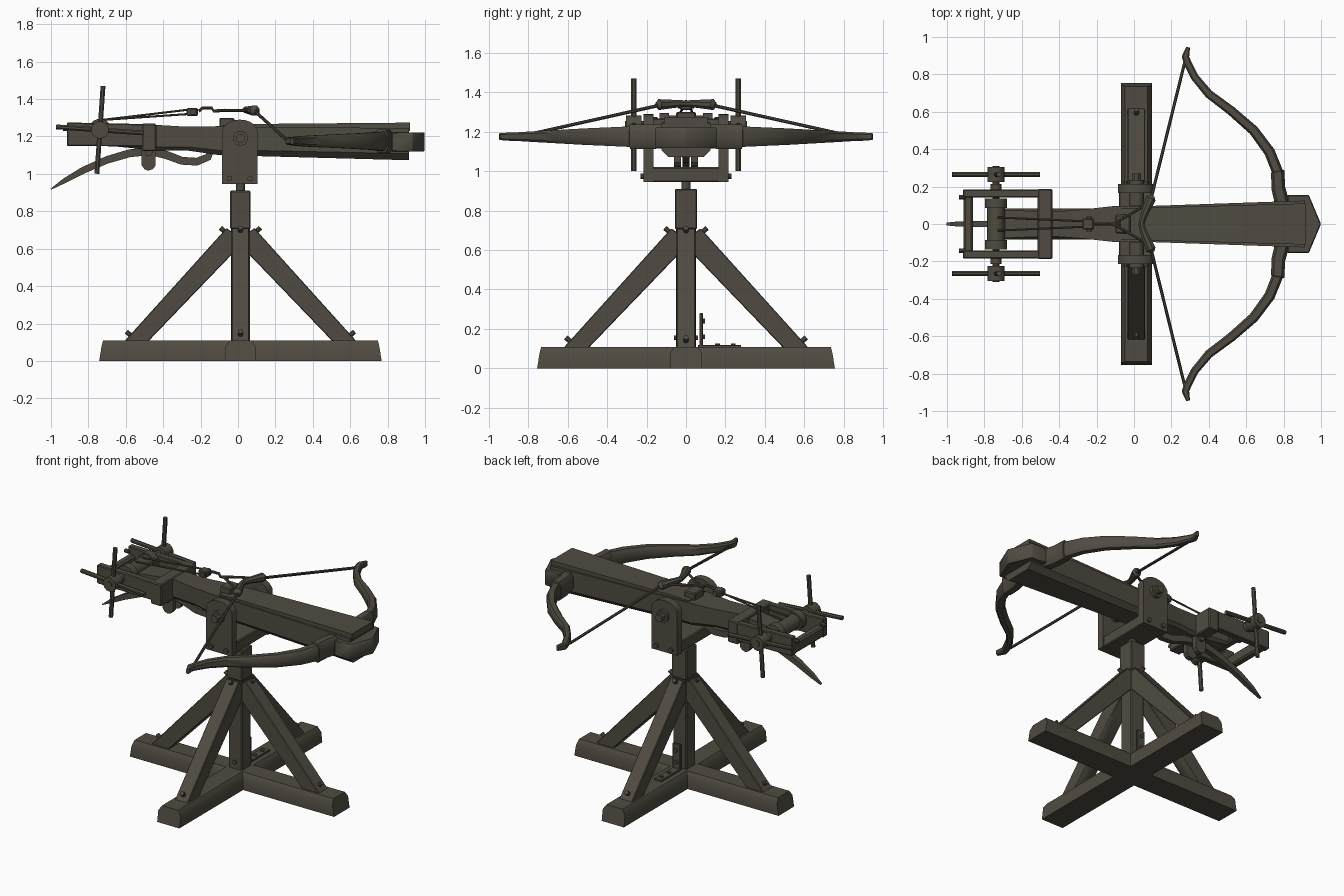
import bpy, bmesh, math
from mathutils import Vector, Matrix

wood = bpy.data.materials.new("dark weathered wood")
wood.diffuse_color = (0.08, 0.071, 0.054, 1)
CX = 0.013  # centre of the stand


def mesh(name, verts, faces, bevel=0.0, angle=35):
    me = bpy.data.meshes.new(name)
    bm = bmesh.new()
    vs = [bm.verts.new(v) for v in verts]
    for f in faces:
        bm.faces.new([vs[i] for i in f])
    bmesh.ops.recalc_face_normals(bm, faces=bm.faces)
    if bevel:
        bmesh.ops.bevel(bm, geom=bm.edges[:], offset=bevel, segments=1, affect='EDGES')
    for f in bm.faces:
        f.smooth = True
    bm.to_mesh(me)
    bm.free()
    me.set_sharp_from_angle(angle=math.radians(angle))
    me.materials.append(wood)
    ob = bpy.data.objects.new(name, me)
    bpy.context.collection.objects.link(ob)
    return ob


def skin(name, rings, **kw):
    """Closed body through rings of equal vertex count."""
    n, m = len(rings[0]), len(rings)
    faces = [(k*n+i, k*n+(i+1) % n, (k+1)*n+(i+1) % n, (k+1)*n+i)
             for k in range(m-1) for i in range(n)]
    faces += [tuple(range(n)), tuple(range((m-1)*n, m*n))]
    return mesh(name, [v for r in rings for v in r], faces, **kw)


def prism(name, pts, a, b, axis='y', **kw):
    f = (lambda p, t: (p[0], t, p[1])) if axis == 'y' else (lambda p, t: (p[0], p[1], t))
    return skin(name, [[f(p, t) for p in pts] for t in (a, b)], **kw)


def box(name, x0, x1, y0, y1, z0, z1, bevel=0.006):
    return prism(name, [(x0, z0), (x1, z0), (x1, z1), (x0, z1)], y0, y1, bevel=bevel)


def tube(name, path, radii, n=8):
    """Round rod along a path; radii is a number or one per point."""
    path = [Vector(p) for p in path]
    if not isinstance(radii, (list, tuple)):
        radii = [radii]*len(path)
    rings = []
    for i, p in enumerate(path):
        d = (path[min(i+1, len(path)-1)] - path[max(i-1, 0)]).normalized()
        u = d.cross(Vector((0, 0, 1)) if abs(d.z) < 0.9 else Vector((0, 1, 0))).normalized()
        w = d.cross(u)
        rings.append([p + radii[i]*(math.cos(t)*u + math.sin(t)*w)
                      for t in [2*math.pi*(k+0.5)/n for k in range(n)]])
    return skin(name, rings)


def turn(ob, deg):
    ob.data.transform(Matrix.Translation((CX, 0, 0)) @ Matrix.Rotation(math.radians(deg), 4, 'Z'))
    return ob


# Crossed base beams with chamfered tops and sloping ends
for k, name in enumerate(("base_beam_long", "base_beam_cross")):
    rings = []
    for x, top in ((-0.755, 0), (0.755, 0)):
        s = math.copysign(1, x)
        rings.append([(x, -0.082, 0), (x, 0.082, 0), (x-s*0.012, 0.082, 0.075),
                      (x-s*0.02, 0.06, 0.108), (x-s*0.02, -0.06, 0.108), (x-s*0.012, -0.082, 0.075)])
    turn(skin(name, rings), 90*k)

# Post, its thicker head and swivel pin
box("post", CX-0.05, CX+0.05, -0.05, 0.05, 0.05, 0.72)
box("post_head", CX-0.055, CX+0.055, -0.057, 0.057, 0.705, 0.91)
tube("swivel_pin", [(CX, 0, 0.88), (CX, 0, 0.98)], 0.024, 12)

# Four diagonal braces with bolts
for k in range(4):
    turn(prism("brace", [(0.625, 0.1), (0.497, 0.1), (0.045, 0.57), (0.045, 0.69), (0.075, 0.71)],
               -0.047, 0.047, bevel=0.004), 90*k)
    for r, z in ((0.585, 0.135), (0.082, 0.69)):
        turn(tube("brace_bolt", [(r, 0, z), (r+0.025, 0, z+0.022)], 0.014), 90*k)

# Iron corner bracket at the back of the post
box("bracket_upright", CX-0.028, CX+0.028, 0.068, 0.085, 0.108, 0.28, 0.003)
box("bracket_foot", CX-0.028, CX+0.028, 0.06, 0.28, 0.105, 0.118, 0.003)
for t in (0.16, 0.24):
    tube("bracket_bolt", [(CX, 0.08, t), (CX, 0.097, t)], 0.013)
    tube("bracket_bolt", [(CX, t, 0.11), (CX, t, 0.126)], 0.013)

# Yoke: floor, two round-topped cheeks, pivot and bolts
box("yoke_floor", -0.08, 0.1, -0.175, 0.175, 0.945, 1.02)
cheek = [(-0.085, 0.945), (0.105, 0.945), (0.105, 1.235)] + \
        [(CX-0.003+0.088*math.cos(t), 1.235+0.055*math.sin(t))
         for t in [math.pi*k/10 for k in range(1, 10)]] + [(-0.085, 1.235)]
for s in (-1, 1):
    prism("yoke_cheek", cheek, s*0.165, s*0.215)
    tube("pivot_washer", [(CX, s*0.1, 1.19), (CX, s*0.235, 1.19)], 0.04, 16)
    tube("pivot_nut", [(CX, s*0.23, 1.19), (CX, s*0.27, 1.19)], 0.025, 8)
    for x in (-0.045, 0.065):
        tube("yoke_bolt", [(x, s*0.2, 0.975), (x, s*0.23, 0.975)], 0.015)
    for z in (0.155, 0.68):
        tube("post_bolt", [(CX, s*0.045, z), (CX, s*0.062, z)], 0.013)


# Stock: tapered beam with chamfered underside, plus bolt track on top
def stock_ring(x, w, z0, z1, c):
    return [(x, -w, z1), (x, w, z1), (x, w, z0+c), (x, w-c, z0), (x, -w+c, z0), (x, -w, z0+c)]


skin("stock", [stock_ring(*a) for a in (
    (-0.69, 0.075, 1.15, 1.235, 0.015), (-0.44, 0.065, 1.125, 1.262, 0.02),
    (-0.27, 0.078, 1.125, 1.252, 0.02), (-0.1, 0.097, 1.1, 1.255, 0.025),
    (0.1, 0.097, 1.095, 1.25, 0.03), (0.915, 0.125, 1.073, 1.245, 0.035))])
skin("bolt_track", [stock_ring(*a) for a in (
    (-0.08, 0.085, 1.23, 1.262, 0.003), (0.1, 0.088, 1.23, 1.267, 0.003),
    (0.92, 0.11, 1.23, 1.274, 0.003))])

# Bow head with pointed nose
prism("bow_head", [(0.82, -0.155), (0.935, -0.155), (1.0, 0), (0.935, 0.155), (0.82, 0.155)],
      1.12, 1.222, 'z', bevel=0.005)

# Bow arms: (x, y, half width, half height)
ARM = [(0.8, 0.08, 0.04, 0.06), (0.772, 0.19, 0.037, 0.062), (0.768, 0.28, 0.036, 0.062),
       (0.766, 0.282, 0.03, 0.052), (0.725, 0.385, 0.029, 0.047), (0.64, 0.5, 0.027, 0.042),
       (0.52, 0.605, 0.025, 0.036), (0.4, 0.695, 0.023, 0.031), (0.325, 0.785, 0.021, 0.026),
       (0.285, 0.865, 0.021, 0.021), (0.275, 0.895, 0.02, 0.021), (0.29, 0.945, 0.01, 0.017)]
for s in (-1, 1):
    rings = []
    for i, (x, y, w, h) in enumerate(ARM):
        a, b = ARM[max(i-1, 0)], ARM[min(i+1, len(ARM)-1)]
        d = Vector((b[0]-a[0], b[1]-a[1])).normalized()
        n = Vector((d.y, -d.x))
        if i in (2, 3):
            n = Vector((0.98, 0.2))
        rings.append([(x+n.x*w*p, s*(y+n.y*w*p), 1.175+h*q) for p, q in
                      ((-1, -.6), (-.6, -1), (.6, -1), (1, -.6), (1, .6), (.6, 1), (-.6, 1), (-1, .6))])
    skin("bow_arm", rings)
    # Drawn string and its thick wrapped middle
    tube("bow_string", [(0.28, s*0.89, 1.175), (0.265, s*0.84, 1.177), (0.09, s*0.13, 1.335)], 0.009)
    tube("string_wrap", [(0.1, s*0.15, 1.335), (0.09, s*0.135, 1.338), (0.05, s*0.04, 1.342),
                         (0.04, 0, 1.342)], [0.012, 0.029, 0.02, 0.018])
    tube("string_bridle", [(0.06, s*0.1, 1.338), (-0.11, 0, 1.34)], 0.008)
    # Winch ropes
    tube("winch_rope", [(-0.25, s*0.014, 1.333+s*0.012), (-0.73, s*0.035, 1.288)], 0.006)

# Latch hook and pulley block
tube("latch_hook", [(-0.07, 0, 1.34), (-0.13, 0, 1.335), (-0.14, 0, 1.352), (-0.19, 0, 1.352),
                    (-0.21, 0, 1.335)], 0.009)
box("pulley_block", -0.275, -0.215, -0.03, 0.03, 1.31, 1.353)
tube("pulley_pin", [(-0.24, -0.04, 1.332), (-0.24, 0.04, 1.332)], 0.016)
box("latch_seat", -0.1, -0.02, -0.05, 0.05, 1.25, 1.3)

# Winch frame
for s in (-1, 1):
    prism("frame_rail", [(-0.915, 1.15), (-0.44, 1.145), (-0.44, 1.265), (-0.915, 1.275)],
          s*0.143, s*0.185, bevel=0.005)
    tube("frame_peg", [(-0.9, s*0.143, 1.24), (-0.935, s*0.143, 1.24)], 0.013)
box("frame_rear_bar", -0.912, -0.862, -0.16, 0.16, 1.15, 1.225, 0.01)
box("frame_front_bar", -0.515, -0.437, -0.187, 0.187, 1.122, 1.268)

# Windlass: drum, collars, axle, hubs and cross spokes
WX, WZ = -0.738, 1.235
tube("winch_drum", [(WX, -0.12, WZ), (WX, 0.12, WZ)], 0.048, 16)
tube("winch_axle", [(WX, -0.31, WZ), (WX, 0.31, WZ)], 0.02, 10)
for s in (-1, 1):
    tube("drum_collar", [(WX, s*0.085, WZ), (WX, s*0.135, WZ)], 0.06, 16)
    tube("axle_ring", [(WX, s*0.185, WZ), (WX, s*0.215, WZ)], 0.03, 12)
    tube("spoke_hub", [(WX, s*0.225, WZ), (WX, s*0.305, WZ)], 0.047, 14)
    for a in (-4, 86):
        c, d = math.cos(math.radians(a))*0.235, math.sin(math.radians(a))*0.235
        tube("hub_spoke", [(WX-c, s*0.265, WZ-d), (WX+c, s*0.265, WZ+d)], 0.014)

# Trigger lever: (x, z, half thickness), hung from two round lugs
LEVER = [(-1.0, 0.918, 0.003), (-0.93, 0.962, 0.013), (-0.83, 1.018, 0.018), (-0.7, 1.075, 0.02),
         (-0.58, 1.11, 0.021), (-0.47, 1.122, 0.022), (-0.38, 1.1, 0.022), (-0.3, 1.07, 0.021),
         (-0.22, 1.065, 0.021), (-0.16, 1.09, 0.02), (-0.13, 1.15, 0.012)]
rings = []
for i, (x, z, t) in enumerate(LEVER):
    a, b = LEVER[max(i-1, 0)], LEVER[min(i+1, len(LEVER)-1)]
    d = Vector((b[0]-a[0], b[1]-a[1])).normalized()*t
    rings.append([(x+d.y*p, q*(0.006+t*0.6), z-d.x*p) for p, q in ((-1, -1), (1, -1), (1, 1), (-1, 1))])
skin("trigger_lever", rings)
lug = [(-0.515, 1.14), (-0.515, 1.045), (-0.5, 1.025), (-0.48, 1.017), (-0.455, 1.025), (-0.44, 1.045), (-0.44, 1.14)]
for s in (-1, 1):
    prism("lever_lug", lug, s*0.025, s*0.06)
tube("lever_pin", [(-0.477, -0.075, 1.115), (-0.477, 0.075, 1.115)], 0.02, 10)
